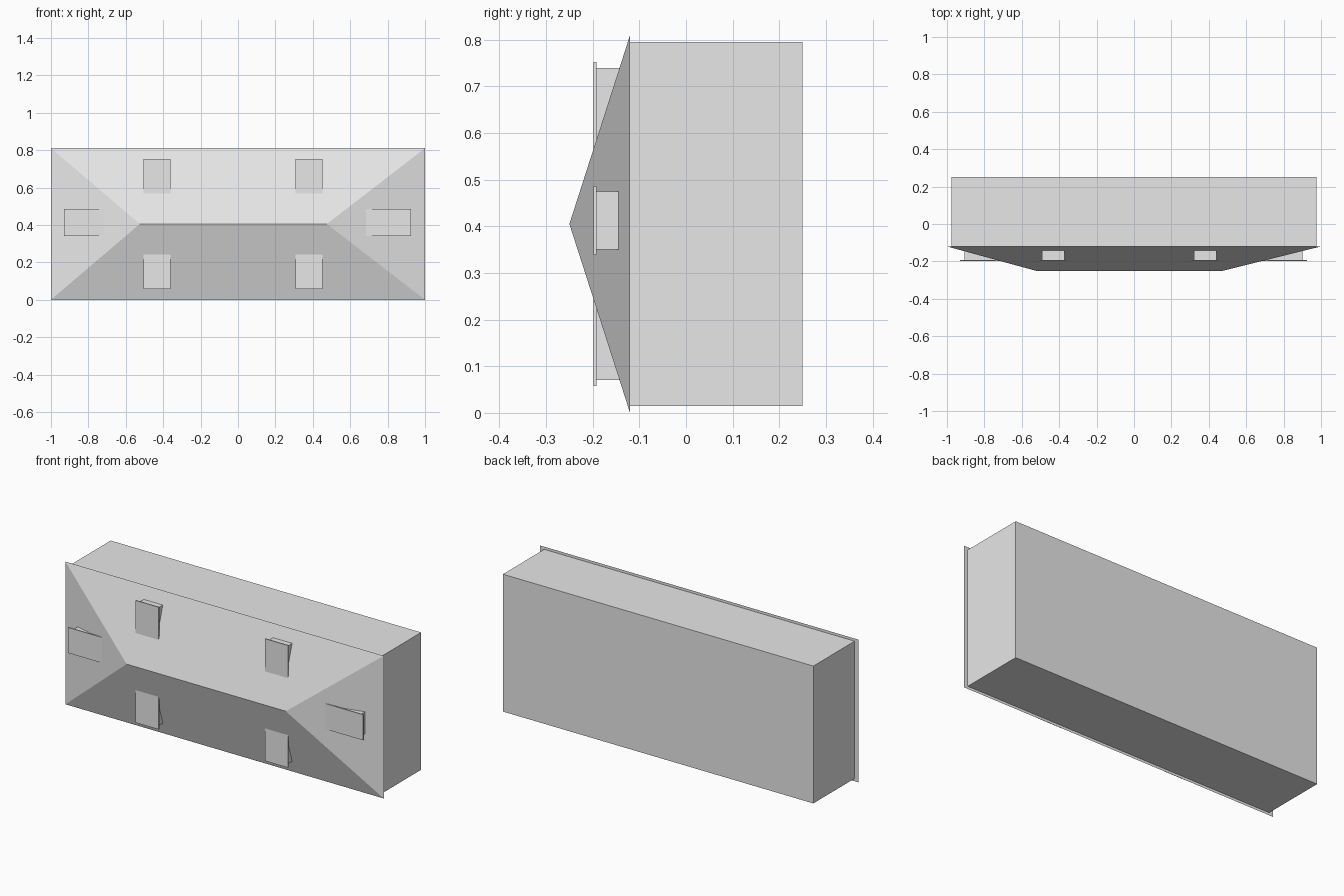
import bpy
import bmesh

old = bpy.data.objects.get("Cube")
if old:
    bpy.data.objects.remove(old, do_unlink=True)

# One plain grey for everything
grey = bpy.data.materials.new("light grey")
grey.use_nodes = True
colour = (0.8, 0.8, 0.8, 1)
grey.diffuse_color = colour
grey.node_tree.nodes["Principled BSDF"].inputs["Base Color"].default_value = colour


def add_object(name, bm):
    bmesh.ops.recalc_face_normals(bm, faces=bm.faces)
    mesh = bpy.data.meshes.new(name)
    bm.to_mesh(mesh)
    bm.free()
    mesh.materials.append(grey)
    obj = bpy.data.objects.new(name, mesh)
    bpy.context.scene.collection.objects.link(obj)
    return obj


def box(name, x, y, z):
    """Box from (low, high) ranges on each axis."""
    bm = bmesh.new()
    bmesh.ops.create_cube(bm, size=1)
    for v in bm.verts:
        for i, (low, high) in enumerate((x, y, z)):
            v.co[i] = low if v.co[i] < 0 else high
    return add_object(name, bm)


MID = 0.405      # height of the ridge
EAVES = -0.12    # depth where roof meets walls
RIDGE = -0.25

# Walls
box("walls", (-0.975, 0.975), (EAVES, 0.25), (0.015, 0.795))

# Hipped roof with a slightly off-centre ridge
bm = bmesh.new()
a, b, c, d = [bm.verts.new((x, EAVES, z))
              for x, z in ((-1, 0), (1, 0), (1, 2 * MID), (-1, 2 * MID))]
left, right = [bm.verts.new((x, RIDGE, MID)) for x in (-0.525, 0.475)]
for face in ((a, b, c, d), (a, b, right, left), (c, d, left, right),
             (b, c, right), (d, a, left)):
    bm.faces.new(face)
add_object("hipped_roof", bm)

# Dormers: a block running into the slope, topped by a thin flat cap
BODY_Y = (-0.192, EAVES - 0.005)
CAP_Y = (-0.198, -0.192)

for side, x in (("right", -0.4325), ("left", 0.38)):
    for level, s in (("upper", 1), ("lower", -1)):
        for part, half, reach, y in (("body", 0.06, 0.335, BODY_Y),
                                     ("cap", 0.0725, 0.347, CAP_Y)):
            z = sorted((MID + s * 0.14, MID + s * reach))
            box(f"{level}_{side}_dormer_{part}", (x - half, x + half), y, z)

for side, s, shift in (("right", -1, 0), ("left", 1, -0.005)):
    for part, half, reach, y in (("body", 0.0625, 0.905, BODY_Y),
                                 ("cap", 0.0725, 0.93, CAP_Y)):
        x = sorted((s * 0.64, s * reach + shift))
        z0 = MID + 0.0075
        box(f"end_{side}_dormer_{part}", x, y, (z0 - half, z0 + half))
